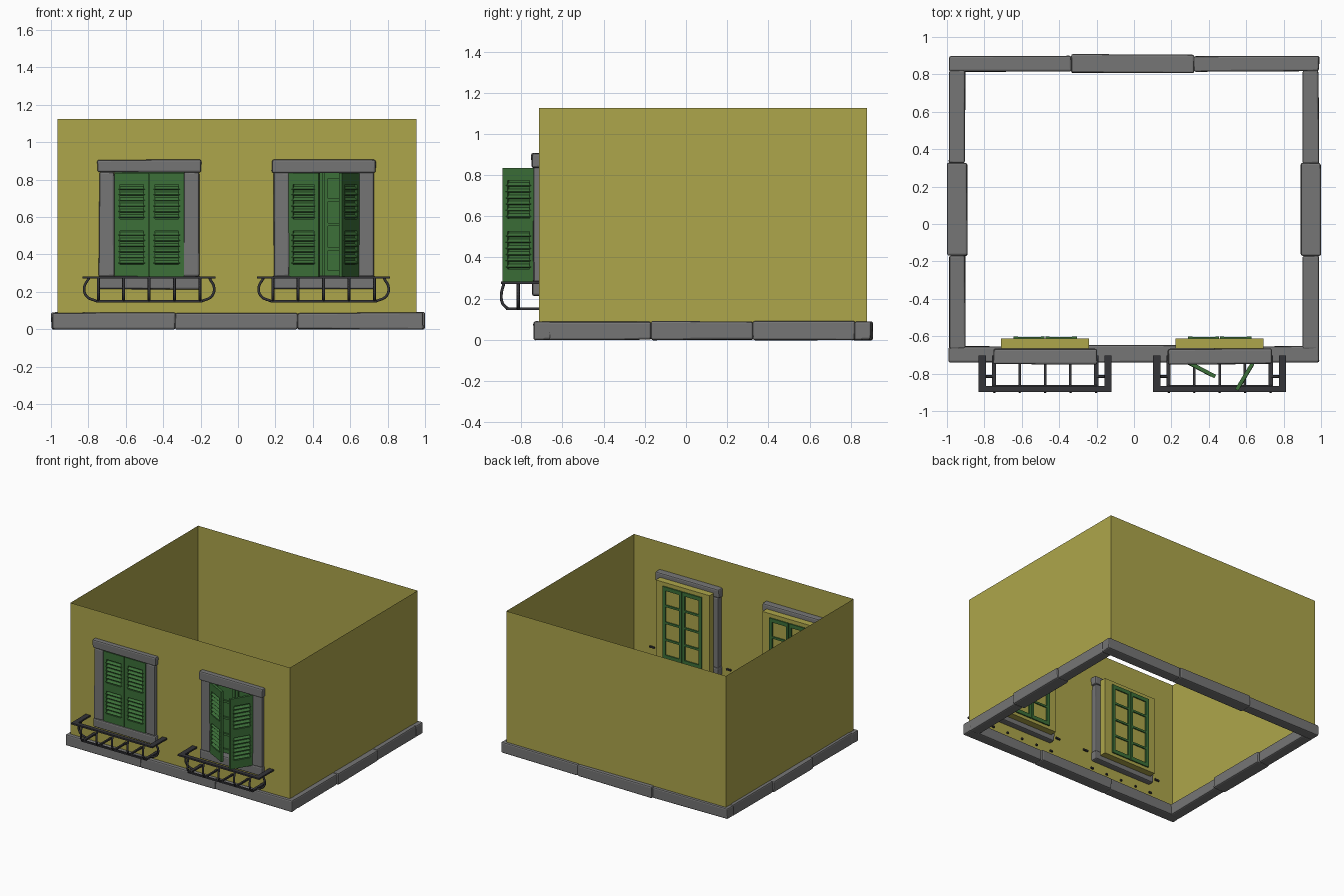
import bpy, bmesh, random
from math import radians
from mathutils import Matrix, Vector

random.seed(4)
if "Cube" in bpy.data.objects:
    bpy.data.objects.remove(bpy.data.objects["Cube"])


def material(name, rgb):
    m = bpy.data.materials.new(name)
    m.use_nodes = True
    m.diffuse_color = (*rgb, 1)
    node = m.node_tree.nodes["Principled BSDF"]
    node.inputs["Base Color"].default_value = (*rgb, 1)
    node.inputs["Roughness"].default_value = 0.8
    return m


YELLOW = material("yellow plaster", (0.42, 0.38, 0.07))
STONE = material("grey stone", (0.18, 0.18, 0.18))
GREEN = material("green paint", (0.045, 0.16, 0.04))
IRON = material("dark iron", (0.035, 0.035, 0.04))


def make(name, bm, mat):
    bmesh.ops.recalc_face_normals(bm, faces=bm.faces)
    mesh = bpy.data.meshes.new(name)
    bm.to_mesh(mesh)
    bm.free()
    mesh.materials.append(mat)
    ob = bpy.data.objects.new(name, mesh)
    bpy.context.collection.objects.link(ob)
    return ob


def add_box(bm, x, y, z, tilt=0):
    """Box from three (low, high) ranges, tilted about its own x axis."""
    size = Matrix.Diagonal((x[1] - x[0], y[1] - y[0], z[1] - z[0], 1))
    centre = Vector((sum(x) / 2, sum(y) / 2, sum(z) / 2))
    mat = Matrix.Translation(centre) @ Matrix.Rotation(tilt, 4, 'X') @ size
    return bmesh.ops.create_cube(bm, size=1, matrix=mat)["verts"]


def stone(name, x, y, z):
    """Chiselled block with worn edges."""
    bm = bmesh.new()
    for v in add_box(bm, x, y, z):
        v.co += Vector([random.uniform(-0.003, 0.003) for _ in range(3)])
    ob = make(name, bm, STONE)
    bevel = ob.modifiers.new("worn_edges", 'BEVEL')
    bevel.width = 0.01
    bevel.segments = 2


WINDOWS = {"right": -0.475, "left": 0.458}   # centre x of each window
HALF = 0.185                                 # half width of the opening

# Plaster walls, open above and below, with two window openings
X0, X1, Y0, Y1, Z0, Z1 = -0.965, 0.955, -0.715, 0.88, 0.06, 1.125
bm = bmesh.new()


def quad(*corners):
    bm.faces.new([bm.verts.new(c) for c in corners])


xs = [X0] + [c + s * HALF for c in WINDOWS.values() for s in (-1, 1)] + [X1]
zs = [Z0, 0.28, 0.84, Z1]
for i in range(5):
    for k in range(3):
        if not (i in (1, 3) and k == 1):
            a, b, lo, hi = xs[i], xs[i + 1], zs[k], zs[k + 1]
            quad((a, Y0, lo), (b, Y0, lo), (b, Y0, hi), (a, Y0, hi))
for (ax, ay), (bx, by) in (((X1, Y0), (X1, Y1)), ((X1, Y1), (X0, Y1)), ((X0, Y1), (X0, Y0))):
    quad((ax, ay, Z0), (bx, by, Z0), (bx, by, Z1), (ax, ay, Z1))
bmesh.ops.remove_doubles(bm, verts=bm.verts, dist=0.0001)
make("walls", bm, YELLOW)

# Stone plinth: three blocks on each side, the middle one proud
cuts = [-0.99, -0.335, 0.32, 0.99]
for i in range(3):
    proud = 0.008 if i == 1 else 0
    x = (cuts[i], cuts[i + 1])
    stone(f"front_plinth_{i}", x, (-0.738 - proud / 2, -0.655 + proud), (0, 0.088))
    stone(f"back_plinth_{i}", x, (0.815 - proud, 0.898 + proud), (0, 0.088))
cuts = [-0.67, -0.17, 0.325, 0.82]
for side, s in (("right", -1), ("left", 1)):
    for i in range(3):
        proud = 0.01 if i == 1 else 0
        x = sorted((s * (0.902 - proud), s * (0.988 + proud)))
        stone(f"{side}_plinth_{i}", x, (cuts[i], cuts[i + 1]), (0, 0.09))


def shutter(name, hinge_x, mirror, angle):
    """Louvred leaf, hinged at its local origin and reaching along +x."""
    bm = bmesh.new()
    w, front, back = HALF - 0.002, -0.01, 0.01
    bottom, top = 0.28, 0.835
    for x in ((0, 0.028), (w - 0.028, w)):
        add_box(bm, x, (front, back), (bottom, top))
    for z in ((bottom, 0.345), (0.525, 0.59), (0.775, top)):
        add_box(bm, (0.028, w - 0.028), (front, back), z)
    add_box(bm, (0.02, w - 0.02), (0.004, 0.007), (0.3, 0.82))
    for start in (0.345, 0.59):
        for n in range(6):
            z = start + 0.015 + n * 0.03
            add_box(bm, (0.02, w - 0.02), (-0.013, 0.011), (z - 0.003, z + 0.003), radians(42))
    swing = Matrix.Rotation(-angle, 4, 'Z')
    place = Matrix.Translation((hinge_x, -0.73, 0)) @ Matrix.Diagonal((mirror, 1, 1, 1))
    bm.transform(place @ swing)
    make(name, bm, GREEN)


def casement(name, cx, y, z0, z1, half):
    """Glazing grid: two leaves of four panes."""
    bm = bmesh.new()
    for s in (-1, 1):
        inner, outer = cx + s * 0.003, cx + s * half
        for a, b in ((inner, inner + s * 0.02), (outer - s * 0.026, outer)):
            add_box(bm, sorted((a, b)), y, (z0, z1))
        for n in range(5):
            t = 0.015 if n in (0, 4) else 0.008
            z = z0 + 0.015 + n * (z1 - z0 - 0.03) / 4
            add_box(bm, sorted((inner, outer)), (y[0] + 0.001, y[1] - 0.001), (z - t, z + t))
    make(name, bm, GREEN)


def iron_bar(name, points):
    curve = bpy.data.curves.new(name, 'CURVE')
    curve.dimensions = '3D'
    curve.bevel_depth = 0.008
    curve.bevel_resolution = 1
    curve.use_fill_caps = True
    curve.resolution_u = 4
    spline = curve.splines.new('BEZIER')
    spline.bezier_points.add(len(points) - 1)
    for p, co in zip(spline.bezier_points, points):
        p.co = co
        p.handle_left_type = p.handle_right_type = 'AUTO'
    curve.materials.append(IRON)
    bpy.context.collection.objects.link(bpy.data.objects.new(name, curve))


# Bowed baluster: outward offset from the foot, and height
BOW = [(0, 0.15), (0.026, 0.175), (0.033, 0.22), (0.02, 0.275)]

for side, c in WINDOWS.items():
    # Stone surround
    depth = (-0.742, -0.672)
    stone(f"{side}_lintel", (c - 0.277, c + 0.277), (-0.75, -0.667), (0.837, 0.905))
    stone(f"{side}_sill", (c - 0.272, c + 0.275), (-0.748, -0.668), (0.213, 0.285))
    for s in (-1, 1):
        x = sorted((c + s * HALF, c + s * 0.268))
        stone(f"{side}_jamb_{'left' if s > 0 else 'right'}", x, depth, (0.28, 0.84))

    # Plaster box behind the opening, glazed on both faces
    bm = bmesh.new()
    add_box(bm, (c - 0.235, c + 0.235), (-0.665, -0.612), (0.25, 0.872))
    make(f"{side}_window_box", bm, YELLOW)
    casement(f"{side}_inner_casement", c, (-0.615, -0.602), 0.275, 0.842, 0.17)
    casement(f"{side}_outer_casement", c, (-0.69, -0.672), 0.285, 0.835, HALF)
    bm = bmesh.new()
    add_box(bm, (c - HALF, c + HALF), (-0.675, -0.667), (0.28, 0.838))
    make(f"{side}_outer_panes", bm, GREEN)

    # Shutters: one pair closed, the other ajar
    ajar = side == "left"
    shutter(f"{side}_shutter_a", c - HALF, 1, radians(28 if ajar else 0))
    shutter(f"{side}_shutter_b", c + HALF, -1, radians(59 if ajar else 0))

    # Iron balcony: flat hand rail, foot bars and spokes
    bm = bmesh.new()
    add_box(bm, (c - 0.356, c + 0.356), (-0.899, -0.865), (0.27, 0.282))
    add_box(bm, (c - 0.285, c + 0.285), (-0.875, -0.86), (0.144, 0.156))
    for s in (-1, 1):
        add_box(bm, sorted((c + s * 0.316, c + s * 0.356)), (-0.866, -0.703), (0.27, 0.282))
        add_box(bm, sorted((c + s * 0.262, c + s * 0.285)), (-0.865, -0.703), (0.144, 0.156))
    for dx in (-0.135, 0, 0.135):
        add_box(bm, (c + dx - 0.007, c + dx + 0.007), (-0.865, -0.703), (0.144, 0.156))
    make(f"{side}_balcony_rails", bm, IRON)
    for n in range(5):
        x = c + (n - 2) * 0.136
        iron_bar(f"{side}_front_baluster_{n}", [(x, -0.864 - o, z) for o, z in BOW])
    for s in (-1, 1):
        points = [(c + s * (0.28 + o * 2.05), -0.815, z) for o, z in BOW]
        iron_bar(f"{side}_end_baluster_{'left' if s > 0 else 'right'}", points)
